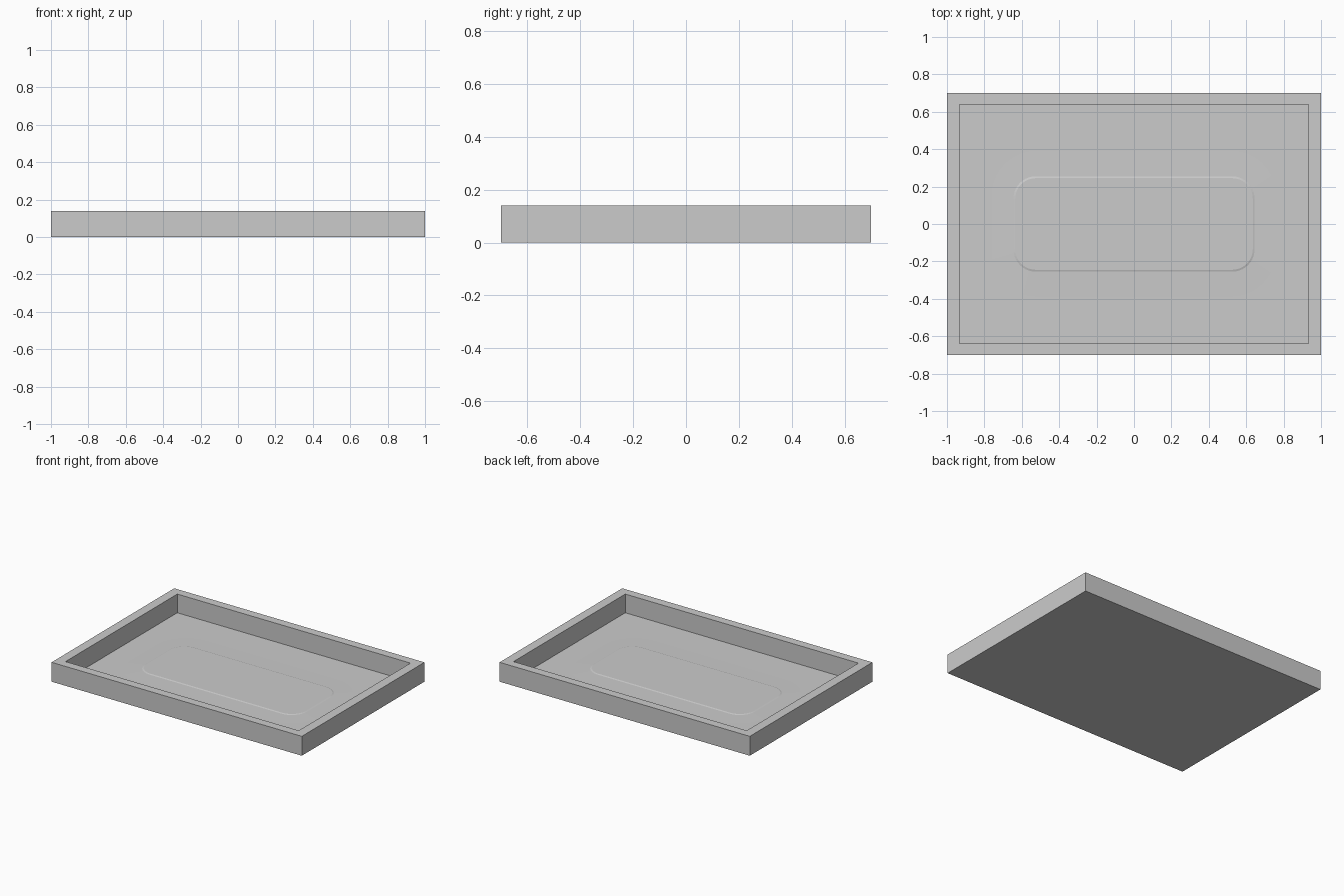
import bpy, bmesh, math

if "Cube" in bpy.data.objects:
    bpy.data.objects.remove(bpy.data.objects["Cube"])

W, D, H = 2.0, 1.4, 0.14      # outer size
IW, ID = 1.864, 1.276         # inner opening
FLOOR = 0.005

grey = bpy.data.materials.new("plain grey")
grey.diffuse_color = (0.6, 0.6, 0.6, 1)
grey.use_nodes = True
grey.node_tree.nodes["Principled BSDF"].inputs["Base Color"].default_value = grey.diffuse_color


def finish(name, bm):
    bmesh.ops.recalc_face_normals(bm, faces=bm.faces)
    me = bpy.data.meshes.new(name)
    bm.to_mesh(me)
    bm.free()
    me.materials.append(grey)
    ob = bpy.data.objects.new(name, me)
    bpy.context.collection.objects.link(ob)
    return ob


def rect(w, d):
    return [(sx * w / 2, sy * d / 2) for sx, sy in ((-1, -1), (1, -1), (1, 1), (-1, 1))]


def rounded_rect(w, d, r, n=10):
    pts = []
    for k, (sx, sy) in enumerate(((1, 1), (-1, 1), (-1, -1), (1, -1))):
        for i in range(n + 1):
            a = math.pi / 2 * (k + i / n)
            pts.append((sx * (w / 2 - r) + r * math.cos(a),
                        sy * (d / 2 - r) + r * math.sin(a)))
    return pts


def loft(bm, rings):
    """Bridge equal-length rings of (points, z) and return the vertex loops."""
    loops = [[bm.verts.new((x, y, z)) for x, y in pts] for pts, z in rings]
    for a, b in zip(loops, loops[1:]):
        for i in range(len(a)):
            j = (i + 1) % len(a)
            bm.faces.new((a[i], a[j], b[j], b[i]))
    return loops


# Tray: underside, outer walls, rim, inner walls and floor
bm = bmesh.new()
loops = loft(bm, [(rect(W, D), 0), (rect(W, D), H), (rect(IW, ID), H), (rect(IW, ID), FLOOR)])
bm.faces.new(loops[0])
bm.faces.new(loops[-1])
finish("tray", bm)

# Very low rounded swell in the middle of the floor
bm = bmesh.new()
loops = loft(bm, [(rounded_rect(1.52, 0.78, 0.24), FLOOR),
                  (rounded_rect(1.29, 0.51, 0.12), FLOOR + 0.002),
                  (rounded_rect(1.27, 0.49, 0.11), FLOOR + 0.005)])
bm.faces.new(loops[-1])
finish("floor_swell", bm)
